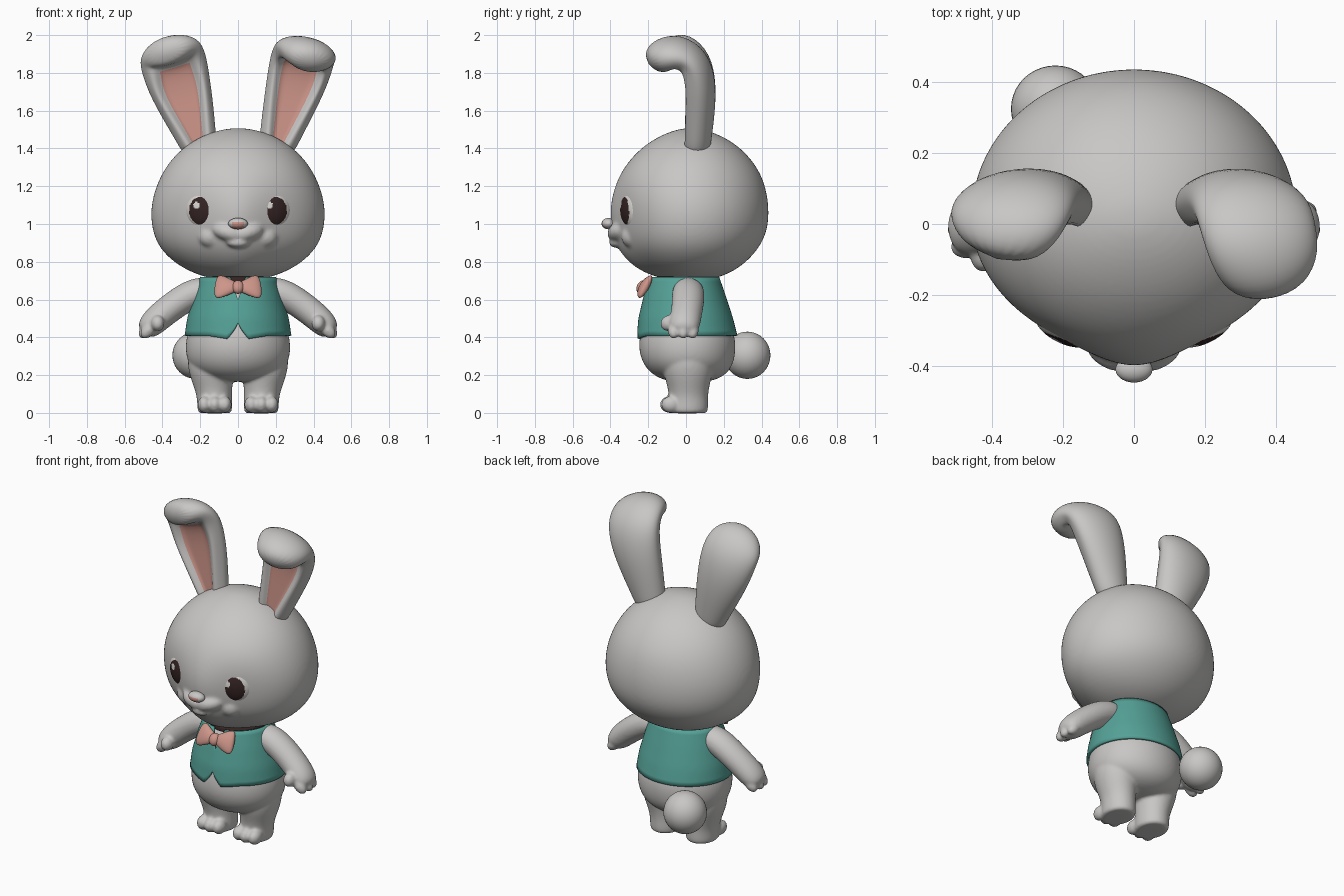
import bpy, bmesh, math
from mathutils import Vector, Matrix, Euler

if "Cube" in bpy.data.objects:
    bpy.data.objects.remove(bpy.data.objects["Cube"])


def material(name, rgb):
    m = bpy.data.materials.new(name)
    m.diffuse_color = (*rgb, 1)
    m.use_nodes = True
    m.node_tree.nodes["Principled BSDF"].inputs["Base Color"].default_value = m.diffuse_color
    return m


GREY = material("soft grey fur", (0.58, 0.57, 0.56))
PINK = material("dusty pink", (0.61, 0.30, 0.25))
TEAL = material("teal cloth", (0.09, 0.36, 0.31))
DARK = material("dark brown", (0.035, 0.017, 0.017))
WHITE = material("eye white", (0.68, 0.67, 0.64))


def finish(name, bm, mats, subsurf=0):
    bmesh.ops.recalc_face_normals(bm, faces=bm.faces[:])
    me = bpy.data.meshes.new(name)
    bm.to_mesh(me)
    bm.free()
    for m in mats:
        me.materials.append(m)
    me.shade_smooth()
    ob = bpy.data.objects.new(name, me)
    bpy.context.collection.objects.link(ob)
    if subsurf:
        mod = ob.modifiers.new("smooth", "SUBSURF")
        mod.levels = mod.render_levels = subsurf
    return ob


def blend(name, obs, voxel, rounds):
    """Fuse overlapping parts into one softly joined surface."""
    dg = bpy.context.evaluated_depsgraph_get()
    bm = bmesh.new()
    for ob in obs:
        ev = ob.evaluated_get(dg)
        bm.from_mesh(ev.to_mesh())
        ev.to_mesh_clear()
    for ob in obs:
        bpy.data.objects.remove(ob)
    ob = finish(name, bm, [GREY])
    mod = ob.modifiers.new("fuse", "REMESH")
    mod.mode, mod.voxel_size, mod.use_smooth_shade = "VOXEL", voxel, True
    mod = ob.modifiers.new("soften", "SMOOTH")
    mod.factor, mod.iterations = 0.5, rounds


def skin(bm, rings, start=None, end=None):
    """Bridge closed rings of points; returns the grid of verts."""
    vs = [[bm.verts.new(p) for p in r] for r in rings]
    n = len(vs[0])
    for a, b in zip(vs, vs[1:]):
        for i in range(n):
            j = (i + 1) % n
            bm.faces.new((a[i], a[j], b[j], b[i]))
    for row, tip in ((vs[0], start), (vs[-1], end)):
        if tip is not None:
            c = bm.verts.new(tip)
            for i in range(n):
                bm.faces.new((row[i], row[(i + 1) % n], c))
    return vs


def oval(ring, a, cx=0, cy=0.01, ridge=0):
    z, rx, yf, yb = ring
    s, x = math.sin(a), rx * math.cos(a)
    y = cy + s * ((yb - cy) if s > 0 else (cy - yf))
    if s < 0:  # optional flattening beside a snout, fading up the forehead
        fade = math.exp(-(max(0, z - 1.06) / .13) ** 2)
        y -= ridge * fade * s * (1 - math.exp(-(x / .14) ** 2))
    return Vector((cx + x, y, z))


def loft(name, rings, mat, cx=None, cy=0.01, n=32, ridge=0):
    """Stack of ovals: (z, half width, front y, back y)."""
    cx = cx or [0] * len(rings)
    pts = [[oval(r, 2 * math.pi * i / n, c, cy, ridge) for i in range(n)] for r, c in zip(rings, cx)]
    mid = [Vector((c, cy, r[0])) for r, c in zip(rings, cx)]
    bm = bmesh.new()
    skin(bm, pts, mid[0], mid[-1])
    return finish(name, bm, [mat], 2)


def sweep(name, path, hint, mats, groove=(), n=20):
    """Flat tube along (point, half width, half thickness); groove = hollow width per ring."""
    P = [Vector(p[0]) for p in path]
    rings, dents = [], []
    for k, (_, w, t) in enumerate(path):
        T = (P[min(k + 1, len(P) - 1)] - P[max(k - 1, 0)]).normalized()
        W = Vector(hint)
        W = (W - T * W.dot(T)).normalized()
        D = T.cross(W)
        row, dent = [], []
        for i in range(n):
            a = 2 * math.pi * i / n
            c, s = math.cos(a), math.sin(a)
            front = k < len(groove) and s < 0
            hollow = front and abs(c) < 0.62
            if hollow:
                c, s = c * groove[k], -.4
            elif front and abs(c) < .9:
                c, s = c * (.45 + .55 * groove[k]), -.95
            row.append(P[k] + W * w * c + D * t * s)
            dent.append(hollow)
        rings.append(row)
        dents.append(dent)
    bm = bmesh.new()
    vs = skin(bm, rings, P[0], P[-1] + T * path[-1][2] * 0.4)
    inner = {v for r, d in zip(vs, dents) for v, h in zip(r, d) if h}
    for f in bm.faces:
        if len(f.verts) == 4 and all(v in inner for v in f.verts):
            f.material_index = 1
    return finish(name, bm, mats, 2)


def ball(name, c, r, mats, rot=(0, 0, 0), seg=28, rule=None):
    bm = bmesh.new()
    M = Matrix.Translation(c) @ Euler(rot).to_matrix().to_4x4() @ Matrix.Diagonal((*r, 1))
    bmesh.ops.create_uvsphere(bm, u_segments=seg, v_segments=seg // 2, radius=1, matrix=M)
    if rule:
        for f in bm.faces:
            f.material_index = rule(f.calc_center_median())
    return finish(name, bm, mats)


# Head with muzzle, cheeks and lip fused in
head = [loft("head", [(.704, .11, -.09, .12), (.73, .215, -.20, .215), (.785, .328, -.298, .308),
                      (.87, .418, -.372, .388), (.96, .455, -.40, .432), (1.06, .466, -.412, .442),
                      (1.16, .45, -.395, .432), (1.26, .41, -.355, .402), (1.35, .35, -.293, .343),
                      (1.43, .26, -.205, .258), (1.485, .15, -.10, .15), (1.506, .05, -.02, .06)],
             GREY, cy=.02, ridge=.055),
        ball("lip", (0, -.366, .9), (.06, .042, .026), [GREY])]
for s in (-1, 1):
    head.append(ball("puff", (s * .055, -.358, .957), (.085, .055, .046), [GREY],
                     rot=(0, -s * .25, s * .35)))
    head.append(ball("cheek", (s * .145, -.288, .935), (.065, .055, .06), [GREY]))
blend("head", head, .01, 7)

# Nose
ball("nose", (0, -.41, 1.002), (.052, .037, .03), [GREY, PINK], seg=48,
     rule=lambda p: int(abs(p.x) < .03 and p.z < 1.01 and p.y < -.42))

# Eyes: white ball with a pupil and a highlight chosen by position
for s in (-1, 1):
    def eye_rule(p, s=s):
        if math.hypot(p.x - (s * .194 - .026), p.z - 1.1) < .017:
            return 0
        return int(((p.x - s * .194) / .065) ** 2 + ((p.z - 1.07) / .074) ** 2 < 1)
    ball("eye", (s * .196, -.292, 1.076), (.09, .045, .095), [WHITE, DARK],
         rot=(0, 0, s * math.radians(26)), seg=96, rule=eye_rule)

# Ears: one nearly upright, one folded forward
sweep("upright_ear", [((-.195, .05, 1.38), .09, .078), ((-.22, .055, 1.46), .108, .082),
                      ((-.265, .065, 1.6), .142, .09), ((-.312, .07, 1.74), .17, .092),
                      ((-.342, .05, 1.86), .18, .09), ((-.362, -.005, 1.92), .17, .086),
                      ((-.38, -.075, 1.92), .12, .075)], (.96, 0, .28), [GREY, PINK],
      groove=(.3, .5, .8, .95, .7))
sweep("folded_ear", [((.195, .05, 1.38), .09, .078), ((.22, .055, 1.46), .108, .082),
                     ((.262, .065, 1.6), .135, .09), ((.306, .07, 1.74), .16, .092),
                     ((.337, .045, 1.86), .172, .09), ((.356, -.035, 1.915), .168, .09),
                     ((.38, -.12, 1.895), .152, .092), ((.39, -.178, 1.86), .105, .07)],
      (.96, 0, -.28), [GREY, PINK], groove=(.3, .5, .8, .95, .95, .75))

# Body, legs and toes fused together
body = [loft("body", [(.165, .11, -.09, .13), (.195, .2, -.17, .205), (.25, .262, -.225, .25),
                      (.33, .282, -.253, .265), (.42, .272, -.246, .26), (.55, .225, -.21, .2),
                      (.66, .185, -.17, .155), (.73, .12, -.1, .1)], GREY)]
for s in (-1, 1):
    body.append(loft("leg", [(-.002, .08, -.09, .103), (.004, .09, -.103, .115), (.04, .093, -.1, .118),
                             (.09, .093, -.09, .116), (.15, .105, -.1, .125), (.24, .123, -.13, .15),
                             (.34, .12, -.1, .14)], GREY,
                     cx=[s * c for c in (.123, .123, .123, .125, .134, .146, .145)]))
    for x in (.07, .124, .178):
        body.append(ball("toe", (s * x, -.088 + abs(x - .124) * .12, .044), (.036, .05, .044), [GREY]))
blend("body_and_legs", body, .009, 5)

# Arms with fused fingers and thumb
for s in (-1, 1):
    arm = [sweep("arm", [((s * .15, .012, .655), .08, .072), ((s * .24, .012, .633), .088, .08),
                         ((s * .33, .01, .577), .086, .077), ((s * .41, .0, .514), .083, .075),
                         ((s * .46, -.01, .467), .085, .07), ((s * .494, -.015, .432), .07, .052)],
                 (0, 1, 0), [GREY])]
    for y in (-.065, -.015, .035):
        arm.append(ball("finger", (s * (.484 - abs(y + .015) * .2), y, .438), (.033, .032, .052), [GREY],
                        rot=(0, -s * .75, 0)))
    arm.append(ball("thumb", (s * .425, -.09, .475), (.036, .046, .042), [GREY], rot=(.4, 0, 0)))
    blend("arm", arm, .008, 5)

# Tail
ball("tail", (-.222, .325, .305), (.125, .122, .125), [GREY], seg=40)

# Dark neck band
loft("neck_band", [(.69, .17, -.17, .15), (.695, .178, -.178, .158),
                   (.718, .172, -.172, .152), (.722, .16, -.16, .14)], DARK)

# Vest: open shell with a neck notch and a split hem at the front
VEST = [(.38, .28, -.256, .272), (.5, .262, -.245, .242), (.62, .228, -.217, .203), (.73, .19, -.182, .165)]


def vest_point(z, a):
    for lo, hi in zip(VEST, VEST[1:]):
        if z <= hi[0] or hi is VEST[-1]:
            f = (z - lo[0]) / (hi[0] - lo[0])
            return oval([p + (q - p) * f for p, q in zip(lo, hi)], a)


N = 120
rows = []
for k in range(13):
    row = []
    for i in range(N):
        a = 2 * math.pi * i / N
        x, front = abs(.27 * math.cos(a)), math.sin(a) < 0
        top = .718 - (max(0, .12 * (1 - x / .05)) if front else 0)
        low = .408
        if front:
            low = .475 - .083 * (x / .055) ** .8 if x < .055 else min(.408, .392 + (x - .055) * .16)
        row.append(vest_point(low + (top - low) * k / 12, a))
    rows.append(row)
bm = bmesh.new()
skin(bm, rows)
vest = finish("vest", bm, [TEAL])
mod = vest.modifiers.new("thickness", "SOLIDIFY")
mod.thickness, mod.offset = .014, 0

# Bow tie
for s in (-1, 1):
    sweep("bow_wing", [((s * .01, -.222, .668), .028, .018), ((s * .035, -.226, .668), .042, .024),
                       ((s * .085, -.22, .668), .069, .026), ((s * .117, -.212, .668), .07, .018)],
          (0, .58, 1), [PINK])
ball("bow_knot", (0, -.232, .666), (.032, .028, .038), [PINK], rot=(-.5, 0, 0))
